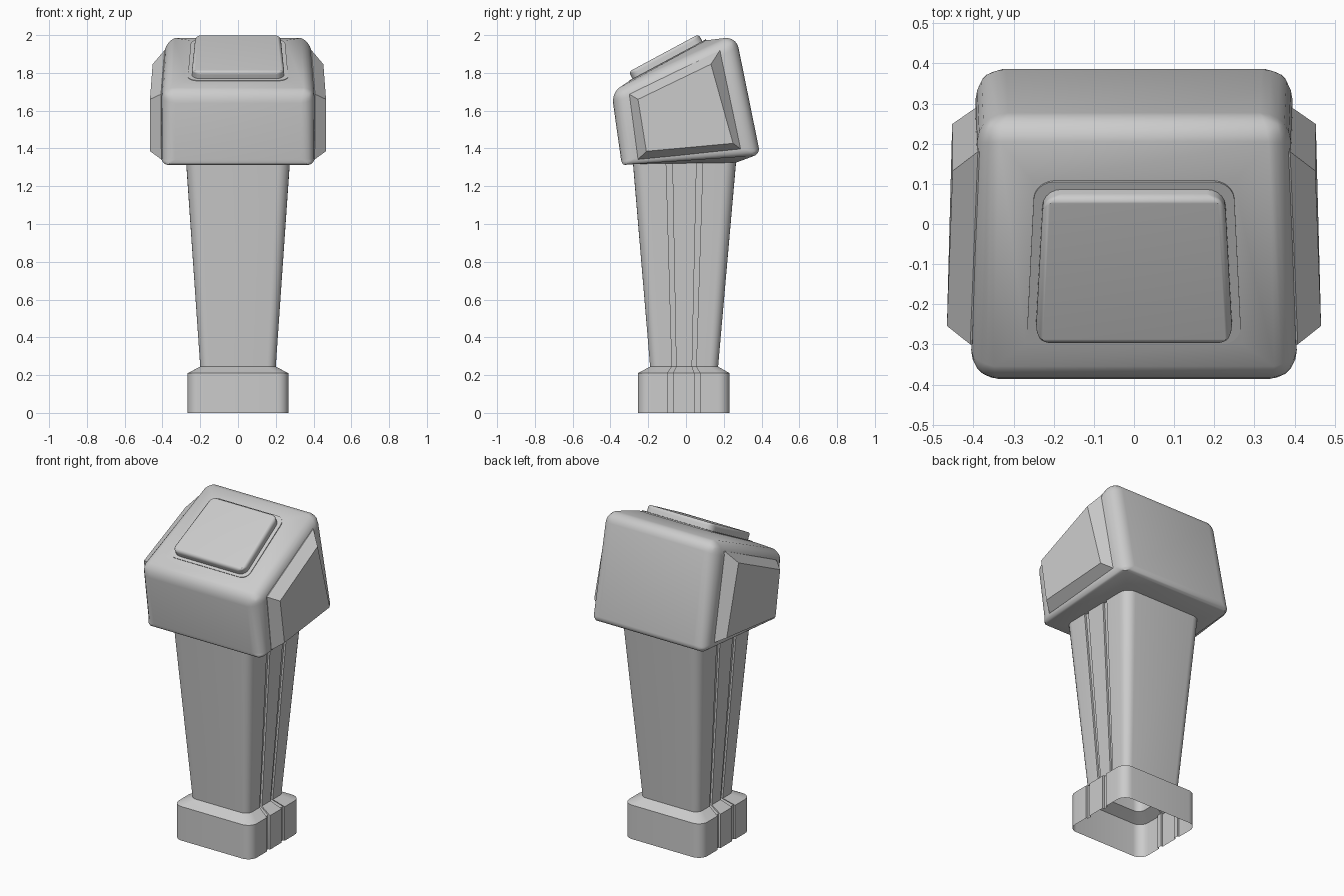
import bpy, bmesh, math
from mathutils import Vector

if "Cube" in bpy.data.objects:
    bpy.data.objects.remove(bpy.data.objects["Cube"], do_unlink=True)

grey = bpy.data.materials.new("neutral_grey")
grey.use_nodes = True
GREY = (0.6, 0.6, 0.6, 1)
grey.diffuse_color = GREY
grey.node_tree.nodes["Principled BSDF"].inputs["Base Color"].default_value = GREY


def loft(name, rings, caps=True, ring_bevel=None, side_bevel=None, width=0, smooth=True):
    """Skin a stack of matching loops; bevel weights are given per ring and per span."""
    bm = bmesh.new()
    weight = bm.edges.layers.float.new("bevel_weight_edge")
    loops = [[bm.verts.new(p) for p in ring] for ring in rings]
    n = len(rings[0])
    for a, b in zip(loops, loops[1:]):
        for i in range(n):
            j = (i + 1) % n
            bm.faces.new((a[i], a[j], b[j], b[i]))
    if caps:
        bm.faces.new(loops[0][::-1])
        bm.faces.new(loops[-1])
    for k, w in (ring_bevel or {}).items():
        for i in range(n):
            bm.edges.get((loops[k][i], loops[k][(i + 1) % n]))[weight] = w
    for k, w in (side_bevel or {}).items():
        for i in range(n):
            bm.edges.get((loops[k][i], loops[k + 1][i]))[weight] = w
    bmesh.ops.recalc_face_normals(bm, faces=bm.faces)
    mesh = bpy.data.meshes.new(name)
    bm.to_mesh(mesh)
    bm.free()
    obj = bpy.data.objects.new(name, mesh)
    bpy.context.collection.objects.link(obj)
    mesh.materials.append(grey)
    bpy.ops.object.select_all(action="DESELECT")
    obj.select_set(True)
    bpy.context.view_layer.objects.active = obj
    if width:
        mod = obj.modifiers.new("rounding", "BEVEL")
        mod.limit_method = "WEIGHT"
        mod.width = width
        mod.segments = 5
        bpy.ops.object.modifier_apply(modifier=mod.name)
    if smooth:
        bpy.ops.object.shade_smooth_by_angle(angle=math.radians(30))
    return obj


def quad(front, back):
    """Four corners from (half width, y, z) of the front and back edges."""
    (fx, fy, fz), (bx, by, bz) = front, back
    return [(-fx, fy, fz), (fx, fy, fz), (bx, by, bz), (-bx, by, bz)]


def grooved_ring(z, hx, hy, cy, r, depth=0.012):
    """Rounded rectangle with two notches on each side."""
    half = []
    for k in range(7):
        a = math.radians(-90 + 15 * k)
        half.append((hx - r + r * math.cos(a), -hy + r + r * math.sin(a)))
    w = 0.06 * hy
    for c in (-0.295 * hy, 0.295 * hy):
        half += [(hx, c - w), (hx - depth, c - w), (hx - depth, c + w), (hx, c + w)]
    for k in range(7):
        a = math.radians(15 * k)
        half.append((hx - r + r * math.cos(a), hy - r + r * math.sin(a)))
    full = half + [(-x, y) for x, y in reversed(half)]
    return [(x, y + cy, z) for x, y in full]


# Flared foot and tapering handle, one shell open at the bottom
loft("handle", [
    grooved_ring(0, 0.267, 0.243, -0.012, 0.06),
    grooved_ring(0.21, 0.267, 0.243, -0.012, 0.06),
    grooved_ring(0.245, 0.2, 0.18, -0.01, 0.045),
    grooved_ring(1.36, 0.277, 0.276, -0.008, 0.065),
], caps=False)

# Tilted head with shallow hipped top and underside
loft("head", [
    quad((0.275, -0.28, 1.318), (0.275, 0.265, 1.325)),
    quad((0.406, -0.34, 1.312), (0.394, 0.392, 1.372)),
    quad((0.408, -0.394, 1.695), (0.388, 0.266, 1.992)),
    quad((0.27, -0.3, 1.757), (0.25, 0.105, 1.972)),
], ring_bevel={1: 0.4, 2: 0.75}, side_bevel={1: 1}, width=0.075)

# Raised plinth and cap, stacked along the slope of the head
SLOPE = math.radians(28.3)
UP = Vector((0, -math.sin(SLOPE), math.cos(SLOPE)))


def sloped_pad(name, front, back, low, high, corner, rim):
    base = [Vector(p) for p in quad(front, back)]
    loft(name, [[p + UP * h for p in base] for h in (low, high)],
         ring_bevel={1: rim}, side_bevel={0: 1}, width=corner)


sloped_pad("cap_plinth", (0.268, -0.298, 1.757), (0.248, 0.107, 1.975), -0.03, 0.004, 0.05, 0)
sloped_pad("cap", (0.246, -0.282, 1.766), (0.226, 0.088, 1.965), -0.02, 0.045, 0.045, 0.4)

# Bevelled cheek plates on both sides
outer = [(0.39, -0.30, 1.687), (0.37, 0.18, 1.92), (0.375, 0.292, 1.395), (0.395, -0.254, 1.342)]
middle = [(0.408, -0.30, 1.687), (0.389, 0.18, 1.92), (0.391, 0.292, 1.395), (0.406, -0.254, 1.342)]
inner = [(0.466, -0.254, 1.66), (0.452, 0.132, 1.846), (0.453, 0.249, 1.427), (0.465, -0.21, 1.385)]
for side, s in (("left", 1), ("right", -1)):
    loft(side + "_cheek_plate",
         [[(s * x, y, z) for x, y, z in ring] for ring in (outer, middle, inner)], smooth=False)
